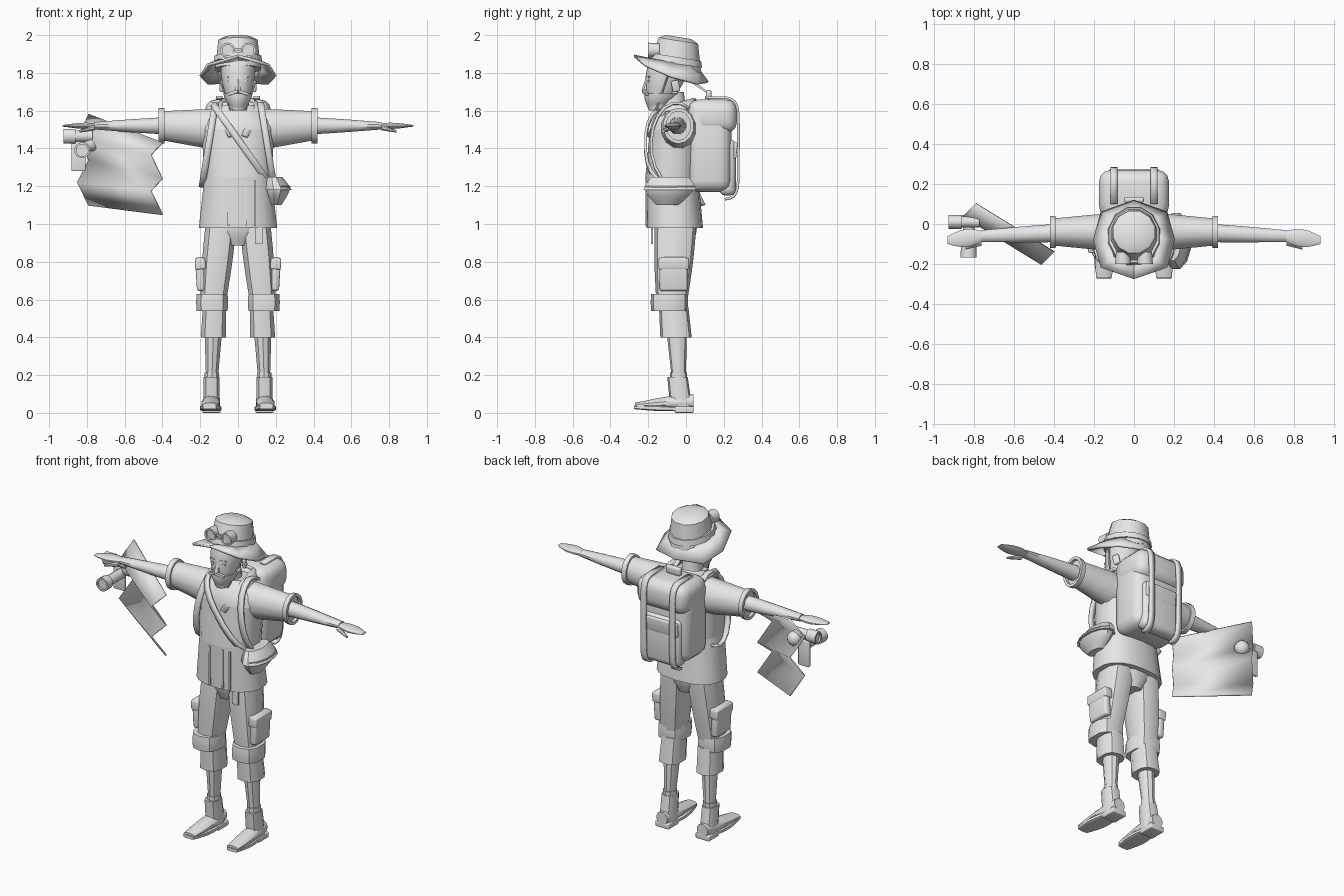
import bpy, bmesh, math
from mathutils import Vector, Euler

cube = bpy.data.objects.get("Cube")
if cube:
    bpy.data.objects.remove(cube, do_unlink=True)

GREY = (.8, .8, .8, 1)
material = bpy.data.materials.new("plain_grey")
material.use_nodes = True
material.diffuse_color = GREY
material.node_tree.nodes["Principled BSDF"].inputs["Base Color"].default_value = GREY


def finish(name, bm, mirror=False, thick=0, angle=35):
    """Turn a bmesh into a shaded object, optionally mirrored and thickened."""
    bmesh.ops.recalc_face_normals(bm, faces=bm.faces)
    mesh = bpy.data.meshes.new(name)
    bm.to_mesh(mesh)
    bm.free()
    mesh.materials.append(material)
    part = bpy.data.objects.new(name, mesh)
    bpy.context.collection.objects.link(part)
    bpy.ops.object.select_all(action='DESELECT')
    part.select_set(True)
    bpy.context.view_layer.objects.active = part
    bpy.ops.object.shade_smooth_by_angle(angle=math.radians(angle))
    if thick:
        solid = part.modifiers.new("thickness", 'SOLIDIFY')
        solid.thickness = thick
        solid.offset = 0
    if mirror:
        part.modifiers.new("other_side", 'MIRROR')


def rounded(value, power):
    return math.copysign(abs(value) ** power, value)


def limb(name, start, end, wide, narrow, bulge=0, sides=12, square=1, slope=0, recess=0, **options):
    """Tapered oval tube; wide and narrow are the cross radii at start and end."""
    start, end, wide, narrow = map(Vector, (start, end, wide, narrow))
    along = end - start
    axis = max(range(3), key=lambda i: abs(along[i]))
    across = [i for i in range(3) if i != axis]
    steps = 6 if bulge else 1
    stations = []
    for k in range(steps + 1):
        t = k / steps
        swell = 1 + bulge * math.sin(math.pi * t)
        stations.append((start.lerp(end, t), wide.lerp(narrow, t) * swell))
    if recess:
        lip = narrow - Vector((recess, recess))
        stations += [(end, lip), (end - along.normalized() * recess, lip)]
    bm = bmesh.new()
    rings = []
    for centre, radii in stations:
        ring = []
        for i in range(sides):
            turn = math.tau * (i + .5) / sides
            point = centre.copy()
            point[across[0]] += radii[0] * rounded(math.cos(turn), square)
            point[across[1]] += radii[1] * rounded(math.sin(turn), square)
            point.z += slope * (point.y - centre.y)
            ring.append(bm.verts.new(point))
        rings.append(ring)
    for low, high in zip(rings, rings[1:]):
        for i in range(sides):
            bm.faces.new((low[i - 1], low[i], high[i], high[i - 1]))
    bm.faces.new(rings[0])
    bm.faces.new(rings[-1])
    finish(name, bm, **options)


def box(name, centre, size, turn=(0, 0, 0), bevel=0, **options):
    bm = bmesh.new()
    bmesh.ops.create_cube(bm, size=1)
    bmesh.ops.scale(bm, vec=size, verts=bm.verts)
    if bevel:
        bmesh.ops.bevel(bm, geom=bm.edges[:], offset=bevel, segments=3, profile=.5, affect='EDGES')
    bmesh.ops.rotate(bm, matrix=Euler(turn).to_matrix(), verts=bm.verts)
    bmesh.ops.translate(bm, vec=centre, verts=bm.verts)
    finish(name, bm, **options)


def sheet(name, edge_a, edge_b, thick, **options):
    """Panel stretched between two edges."""
    bm = bmesh.new()
    a = [bm.verts.new(p) for p in edge_a]
    b = [bm.verts.new(p) for p in edge_b]
    for i in range(len(a) - 1):
        bm.faces.new((a[i], a[i + 1], b[i + 1], b[i]))
    finish(name, bm, thick=thick, **options)


def strap(name, centre, radii, first, last, width=.035, square=1, steps=12, **options):
    """Ribbon bent around an oval, between two angles measured from its top."""
    centre, points = Vector(centre), []
    for k in range(steps + 1):
        turn = math.radians(first + (last - first) * k / steps)
        c, s = rounded(math.cos(turn), square), rounded(math.sin(turn), square)
        points.append(centre + Vector((-radii[0] * c, -radii[1] * s, radii[2] * c)))
    left, right = [], []
    for k, point in enumerate(points):
        along = points[min(k + 1, steps)] - points[max(k - 1, 0)]
        side = along.cross(point - centre).normalized() * width / 2
        left.append(point + side)
        right.append(point - side)
    sheet(name, left, right, thick=.014, **options)


# Head, face and neck
limb("head", start=(0, -.15, 1.61), end=(0, -.08, 1.88), wide=(.045, .05), narrow=(.09, .11), bulge=.25, sides=14)
limb("beard", start=(0, -.16, 1.6), end=(0, -.12, 1.69), wide=(.03, .035), narrow=(.08, .1), bulge=.1, sides=14)
limb("nose", start=(0, -.21, 1.71), end=(0, -.2, 1.78), wide=(.02, .025), narrow=(.01, .01), sides=6)
box("moustache", centre=(.025, -.215, 1.695), size=(.055, .02, .015), turn=(0, .3, .3), mirror=True)
box("eye", centre=(.035, -.2, 1.757), size=(.03, .01, .012), turn=(0, 0, .3), mirror=True)
box("eyebrow", centre=(.036, -.2, 1.78), size=(.04, .01, .008), turn=(0, .1, .3), mirror=True)
box("ear", centre=(.085, -.055, 1.73), size=(.02, .04, .06), turn=(.2, 0, .3), bevel=.007, mirror=True)
limb("neck", start=(0, -.06, 1.48), end=(0, -.07, 1.7), wide=(.07, .08), narrow=(.055, .06))
limb("neckerchief", start=(0, -.065, 1.55), end=(0, -.06, 1.59), wide=(.07, .08), narrow=(.07, .08), bulge=.1, slope=.2)

# Hat with a drooping brim
SLOPE = -.16
limb("hat_crown", start=(0, -.06, 1.82), end=(0, -.04, 1.97), wide=(.125, .145), narrow=(.108, .108), slope=SLOPE)
limb("hat_top", start=(0, -.04, 1.97), end=(0, -.04, 1.99), wide=(.108, .108), narrow=(.07, .07), slope=SLOPE)
limb("hat_band", start=(0, -.06, 1.85), end=(0, -.057, 1.885), wide=(.133, .15), narrow=(.128, .142), slope=SLOPE)
rim, inner = [], []
for k in range(9):
    c, s = math.cos(math.tau * k / 8), math.sin(math.tau * k / 8)
    x, y = .2 * rounded(s, .6), -.08 - .195 * c
    rim.append((x, y, 1.82 + .07 * c - .04 * abs(s)))
    x, y = x * .62, -.06 + (y + .06) * .65
    inner.append((x, y, 1.85 + SLOPE * (y + .06)))
sheet("hat_brim", rim, inner, thick=.014)
limb("chin_strap", start=(.12, -.08, 1.83), end=(.04, -.16, 1.6), wide=(.005, .005), narrow=(.005, .005), sides=6, mirror=True)
box("hat_cord", centre=(0, .08, 1.72), size=(.025, .1, .012), turn=(-.6, 0, 0))

# Goggles
limb("goggle", start=(.055, -.14, 1.92), end=(.055, -.2, 1.92), wide=(.036, .036), narrow=(.04, .04),
     sides=14, recess=.011, mirror=True)
box("goggle_bridge", centre=(0, -.185, 1.925), size=(.04, .012, .014))

# Jacket
cloth = dict(sides=18, square=.83)
limb("jacket_skirt", start=(0, -.06, .98), end=(0, -.075, 1.25), wide=(.21, .15), narrow=(.18, .14), **cloth)
limb("jacket_chest", start=(0, -.075, 1.25), end=(0, -.06, 1.5), wide=(.18, .14), narrow=(.195, .13), **cloth)
limb("jacket_shoulders", start=(0, -.06, 1.5), end=(0, -.04, 1.63), wide=(.195, .13), narrow=(.1, .08), bulge=.12, **cloth)
limb("jacket_sleeve", start=(.1, -.04, 1.5), end=(.4, -.04, 1.52), wide=(.1, .115), narrow=(.07, .08), mirror=True)
limb("sleeve_cuff", start=(.39, -.04, 1.52), end=(.42, -.04, 1.52), wide=(.08, .093), narrow=(.083, .095),
     sides=14, recess=.018, mirror=True)
sheet("collar", [(0, .045, 1.66), (.08, .03, 1.66), (.085, -.1, 1.62), (.02, -.2, 1.47)],
      [(0, .08, 1.61), (.12, .05, 1.61), (.14, -.11, 1.6), (.05, -.2, 1.46)], thick=.016, mirror=True)
for side, x in dict(right=-.05, middle=.04, left=.09).items():
    box(side + "_jacket_seam", centre=(x, -.21, 1.11), size=(.012, .009, .24))
box("hanging_tag", centre=(.11, -.18, .94), size=(.04, .012, .09))

# Arms and hands
limb("forearm", start=(.38, -.045, 1.52), end=(.76, -.06, 1.52), wide=(.047, .047), narrow=(.03, .02), bulge=.05, mirror=True)
limb("hand", start=(.74, -.06, 1.52), end=(.93, -.08, 1.52), wide=(.02, .01), narrow=(.02, .004), bulge=1.3, mirror=True)
limb("thumb", start=(.76, -.09, 1.51), end=(.84, -.12, 1.49), wide=(.02, .015), narrow=(.008, .007), sides=8, mirror=True)

# Backpack
box("backpack", centre=(0, .125, 1.415), size=(.34, .23, .49), bevel=.06)
box("backpack_lid", centre=(0, .15, 1.57), size=(.35, .24, .18), bevel=.06)
box("backpack_pocket", centre=(0, .22, 1.3), size=(.27, .09, .3), bevel=.035)
box("pocket_flap", centre=(0, .26, 1.39), size=(.25, .02, .09), turn=(-.1, 0, 0), bevel=.008)
box("carry_handle", centre=(0, .12, 1.685), size=(.1, .03, .05), bevel=.012)
strap("backpack_strap", centre=(.1, .1, 1.4), radii=(0, -.178, .27), first=0, last=170, square=.3, mirror=True)
strap("shoulder_strap", centre=(.155, -.05, 1.42), radii=(.035, .135, .22), first=-30, last=200, mirror=True)

# Shoulder bag
strap("bag_strap", centre=(.02, -.05, 1.42), radii=(.15, .165, .21), first=-30, last=160, square=.8)
limb("bag", start=(.2, -.1, 1.1), end=(.21, -.085, 1.2), wide=(.03, .06), narrow=(.07, .135), bulge=.15)
limb("bag_flap", start=(.21, -.085, 1.18), end=(.19, -.085, 1.25), wide=(.077, .145), narrow=(.045, .1), bulge=.05)

# Trousers
cloth = dict(sides=10, square=.77, mirror=True)
limb("trouser_seat", start=(0, -.055, .885), end=(0, -.055, 1.02), wide=(.07, .09), narrow=(.17, .115), bulge=.1)
limb("trouser_leg", start=(.09, -.055, 1), end=(.13, -.075, .6), wide=(.085, .11), narrow=(.072, .083), bulge=.06, **cloth)
box("leg_pocket", centre=(.2, -.065, .735), size=(.045, .15, .18), turn=(0, .06, 0), bevel=.015, mirror=True)
box("leg_pocket_flap", centre=(.2, -.065, .79), size=(.055, .16, .06), turn=(0, .06, 0), bevel=.008, mirror=True)
limb("rolled_hem", start=(.137, -.088, .54), end=(.137, -.088, .63), wide=(.085, .096), narrow=(.085, .096), bulge=.03, **cloth)
limb("trouser_cuff", start=(.13, -.053, .4), end=(.125, -.065, .56), wide=(.069, .083), narrow=(.064, .078), **cloth)

# Calves and boots
limb("calf", start=(.138, -.038, .18), end=(.13, -.05, .45), wide=(.033, .037), narrow=(.05, .055), sides=10, mirror=True)
limb("sock", start=(.138, -.04, .18), end=(.138, -.04, .215), wide=(.04, .045), narrow=(.04, .045), sides=10, mirror=True)
limb("boot_shaft", start=(.14, -.025, .03), end=(.14, -.045, .19), wide=(.046, .058), narrow=(.043, .054), **cloth)
limb("boot_foot", start=(.14, .04, .06), end=(.15, -.27, .04), wide=(.038, .04), narrow=(.04, .014), bulge=.3, mirror=True)
limb("boot_sole", start=(.14, -.04, .02), end=(.15, -.275, .03), wide=(.045, .011), narrow=(.035, .01),
     bulge=.4, square=.4, mirror=True)
box("boot_heel", centre=(.14, -.01, .017), size=(.095, .1, .034), bevel=.006, mirror=True)

# Folded map
near, far = [], []
for row in range(5):
    fold = .06 * (row % 2)
    far.append((-.79 - fold, .1 - fold, 1.58 - .12 * row))
    near.append((-.4 - fold, -.14 - fold, 1.43 - .095 * row + fold / 2))
sheet("map", far, near, thick=.01, angle=10)

# Viewing instrument below the right hand
box("instrument_plate", centre=(-.845, .035, 1.36), size=(.075, .02, .16), bevel=.005)
limb("instrument_body", start=(-.77, .01, 1.465), end=(-.87, .01, 1.465), wide=(.028, .03), narrow=(.028, .03))
limb("instrument_end", start=(-.86, .01, 1.465), end=(-.925, .01, 1.465), wide=(.035, .04), narrow=(.035, .04), recess=.01)
limb("instrument_tube", start=(-.825, .03, 1.39), end=(-.825, -.12, 1.39), wide=(.03, .03), narrow=(.03, .03))
limb("instrument_lens", start=(-.825, -.115, 1.39), end=(-.825, -.168, 1.39), wide=(.04, .04), narrow=(.042, .042), recess=.01)
bm = bmesh.new()
bmesh.ops.create_uvsphere(bm, u_segments=12, v_segments=8, radius=.045)
bmesh.ops.translate(bm, verts=bm.verts, vec=(-.775, .03, 1.43))
finish("instrument_knob", bm)
